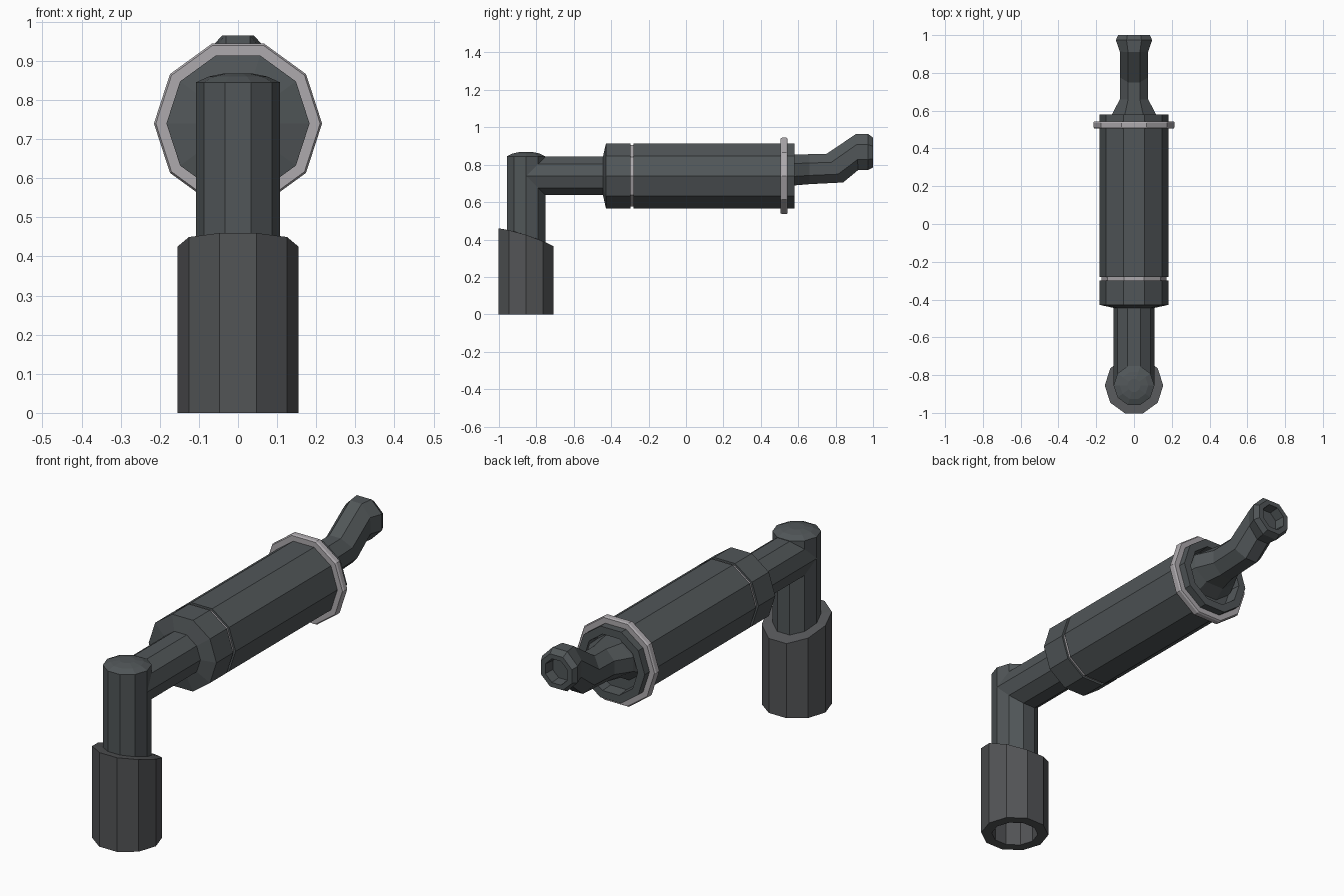
import bpy, bmesh, math
from mathutils import Vector

cube = bpy.data.objects.get("Cube")
if cube:
    bpy.data.objects.remove(cube, do_unlink=True)


def material(name, rgb):
    m = bpy.data.materials.new(name)
    m.use_nodes = True
    m.diffuse_color = (*rgb, 1)
    m.node_tree.nodes["Principled BSDF"].inputs["Base Color"].default_value = (*rgb, 1)
    return m


gunmetal = material("gunmetal", (0.082, 0.093, 0.098))
charcoal = material("charcoal", (0.086, 0.089, 0.094))
silver = material("silver", (0.42, 0.40, 0.42))

AXIS_Z = 0.74     # height of the horizontal axis
POST_Y = -0.855   # position of the upright axis


def ring(center, rx, ry, n, upright, phase=0.0):
    """Polygon of n points lying flat (upright part) or facing y."""
    pts = []
    for i in range(n):
        a = math.tau * (i + phase) / n
        u, v = rx * math.cos(a), ry * math.sin(a)
        pts.append(Vector(center) + (Vector((u, v, 0)) if upright else Vector((u, 0, v))))
    return pts


def loft(name, rings, mat, closed=False):
    """Skin a list of rings; closed joins the last ring to the first."""
    bm = bmesh.new()
    loops = [[bm.verts.new(p) for p in r] for r in rings]
    pairs = list(zip(loops, loops[1:]))
    if closed:
        pairs.append((loops[-1], loops[0]))
    else:
        bm.faces.new(loops[0])
        bm.faces.new(loops[-1])
    for a, b in pairs:
        for i in range(len(a)):
            j = (i + 1) % len(a)
            bm.faces.new((a[i], a[j], b[j], b[i]))
    bmesh.ops.recalc_face_normals(bm, faces=bm.faces)
    mesh = bpy.data.meshes.new(name)
    bm.to_mesh(mesh)
    bm.free()
    mesh.materials.append(mat)
    ob = bpy.data.objects.new(name, mesh)
    bpy.context.collection.objects.link(ob)
    return ob


def post(name, profile, mat, closed=False):
    return loft(name, [ring((0, POST_Y, z), r, r, 10, True) for r, z in profile], mat, closed)


def barrel(name, profile, mat, closed=False):
    return loft(name, [ring((0, y, AXIS_Z), r, r, 10, False) for r, y in profile], mat, closed)


# Hollow socket with a sloping, slightly bowed upper rim
socket = post("socket", [(0.155, 0), (0.155, 0.425), (0.106, 0.425), (0.106, 0)], charcoal, True)
for v in socket.data.vertices:
    if v.co.z > 0.1:
        d = v.co.y - POST_Y
        v.co.z += -0.325 * d - 0.6 * d * d

# Upright tube with a shallow domed cap, and the arm meeting it
post("upright_tube", [(0.108, 0.25), (0.108, 0.845), (0.075, 0.86), (0.035, 0.868)], gunmetal)
barrel("arm_tube", [(0.108, POST_Y), (0.108, -0.42)], gunmetal)

# Collar, groove ring, main body with a recessed end, and flange
barrel("collar", [(0.108, -0.444), (0.183, -0.428), (0.183, -0.298)], gunmetal)
barrel("groove_ring", [(0.173, -0.30), (0.173, -0.275)], silver)
barrel("body", [(0.183, -0.28), (0.183, 0.58), (0.145, 0.58), (0.14, 0.52)], gunmetal)
barrel("flange", [(0.18, 0.506), (0.21, 0.506), (0.215, 0.514),
                  (0.215, 0.536), (0.21, 0.543), (0.18, 0.543)], silver, True)

# Bent nozzle: y, z, half width, half height, and slant of each section
sections = [
    (0.515, 0.755, 0.14, 0.10, 0),
    (0.578, 0.772, 0.118, 0.083, 0),
    (0.66, 0.776, 0.075, 0.08, 0),
    (0.795, 0.781, 0.075, 0.076, -0.045),
    (0.915, 0.868, 0.075, 0.097, -0.005),
    (0.973, 0.868, 0.096, 0.097, 0),
    (1.0, 0.865, 0.084, 0.08, 0),
    (1.0, 0.865, 0.06, 0.058, 0),
    (0.95, 0.865, 0.055, 0.053, 0),
]
rings = []
for y, z, hx, hz, slant in sections:
    k = 1 / math.cos(math.pi / 8)
    pts = ring((0, y, z), hx * k, hz * k, 8, False, 0.5)
    for p in pts:
        p.y += slant * (p.z - z) / hz
    rings.append(pts)
loft("nozzle", rings, gunmetal)
